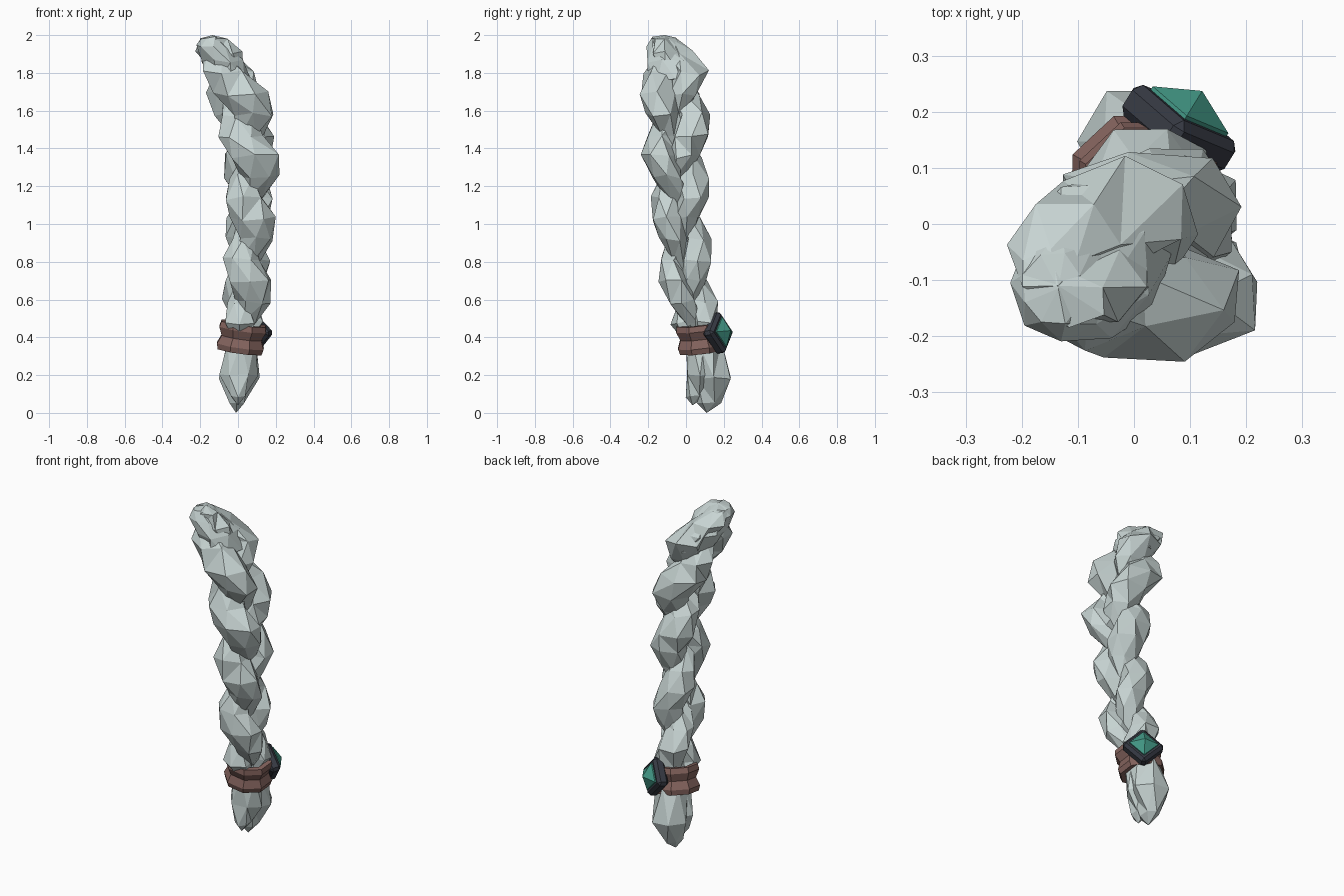
import bpy, bmesh, math, random
from mathutils import Vector, Matrix

random.seed(7)
cube = bpy.data.objects.get("Cube")
if cube:
    bpy.data.objects.remove(cube)


def material(name, rgb):
    m = bpy.data.materials.new(name)
    m.use_nodes = True
    m.diffuse_color = (*rgb, 1)
    m.node_tree.nodes["Principled BSDF"].inputs["Base Color"].default_value = (*rgb, 1)
    return m


HAIR = material("pale grey hair", (0.58, 0.665, 0.655))
LEATHER = material("brown leather", (0.23, 0.125, 0.11))
METAL = material("dark metal", (0.038, 0.043, 0.058))
GEM = material("green gem", (0.055, 0.31, 0.235))


def finish(bm, name, mat):
    bmesh.ops.recalc_face_normals(bm, faces=bm.faces)
    me = bpy.data.meshes.new(name)
    bm.to_mesh(me)
    bm.free()
    me.materials.append(mat)
    ob = bpy.data.objects.new(name, me)
    bpy.context.collection.objects.link(ob)
    return ob


def ring(bm, c, rx, ry, sides, turn=0.0, wobble=0.0):
    """One horizontal elliptical ring of vertices."""
    out = []
    for i in range(sides):
        a = math.tau * i / sides + turn
        k = 1 + random.uniform(-wobble, wobble)
        out.append(bm.verts.new((c[0] + rx * k * math.cos(a), c[1] + ry * k * math.sin(a),
                                 c[2] + random.uniform(-wobble, wobble) * 0.2)))
    return out


def loft(bm, rings, closed=False):
    n = len(rings[0])
    pairs = list(zip(rings, rings[1:]))
    if closed:
        pairs.append((rings[-1], rings[0]))
    for a, b in pairs:
        for i in range(n):
            j = (i + 1) % n
            bm.faces.new((a[i], a[j], b[j], b[i]))


def tip(bm, r, point):
    v = bm.verts.new(point)
    for i in range(len(r)):
        bm.faces.new((r[i], r[(i + 1) % len(r)], v))


# Braid centre line: height, x, y, thickness
SPINE = [(0.36, 0.02, 0.075, 0.45), (0.44, 0.025, 0.065, 0.53), (0.48, 0.03, 0.04, 0.78),
         (0.6, 0.033, 0.03, 0.9), (0.74, 0.04, 0.0, 0.9), (0.9, 0.045, -0.015, 0.87),
         (1.1, 0.055, -0.035, 0.95), (1.4, 0.06, -0.05, 1.08), (1.6, 0.01, -0.06, 1.15),
         (1.8, -0.055, -0.06, 1.1), (1.91, -0.11, -0.08, 0.9), (1.975, -0.135, -0.11, 0.55)]


def spine(z):
    for a, b in zip(SPINE, SPINE[1:]):
        if z <= b[0]:
            t = (z - a[0]) / (b[0] - a[0])
            return [a[i] + (b[i] - a[i]) * t for i in (1, 2, 3)]
    return SPINE[-1][1:]


# Three strands weaving around the centre line, swelling at each outer turn
LOBE = 0.33
heights = [0.37 + i * LOBE / 3 for i in range(15)] + [1.975]
for k in range(3):
    bm = bmesh.new()
    rings = []
    for n, z in enumerate(heights):
        x, y, s = spine(z)
        ph = math.tau * (z - 0.38 - k * LOBE) / (3 * LOBE)
        swell = math.cos(ph) ** 2
        front = math.cos(ph) > 0
        widen = 0.055 if front else 0.04
        shift = 0.025 * swell if front else 0.0
        calm = 0.6 if z > 1.9 else 1.0
        c = (x + s * (shift - 0.045 * calm * math.sin(2 * ph)),
             y - 0.083 * s * calm * math.cos(ph), z)
        rings.append(ring(bm, c, s * (0.075 + widen * swell), s * (0.07 + 0.022 * swell),
                          6, 0.5 * (n % 2), 0.07 * calm))
    loft(bm, rings)
    bm.faces.new(rings[0])
    x, y, s = spine(2.0)
    tip(bm, rings[-1], (x, y, 2.0))
    bmesh.ops.triangulate(bm, faces=bm.faces, quad_method='SHORT_EDGE')
    finish(bm, f"braid_strand_{k + 1}", HAIR)

# Rounded crown where the strands merge at the top
bm = bmesh.new()
levels = [(1.76, -0.035, -0.055, 0.1, 0.14), (1.86, -0.085, -0.07, 0.115, 0.145),
          (1.94, -0.13, -0.105, 0.09, 0.105), (1.985, -0.145, -0.115, 0.055, 0.065)]
crown = [ring(bm, (x, y, z), rx, ry, 8, 0.4 * (i % 2), 0.05)
         for i, (z, x, y, rx, ry) in enumerate(levels)]
loft(bm, crown)
bm.faces.new(crown[0])
tip(bm, crown[-1], (-0.135, -0.115, 2.0))
bmesh.ops.triangulate(bm, faces=bm.faces, quad_method='SHORT_EDGE')
finish(bm, "braid_crown", HAIR)


# Loose hair end: two pointed locks below the band
def lock(name, top, belly, rx, ry, end):
    bm = bmesh.new()
    a = ring(bm, top, rx * 0.8, ry * 0.8, 6, 0.5)
    b = ring(bm, belly, rx, ry, 6, 0.0, 0.03)
    low = Vector(belly).lerp(Vector(end), 0.7)
    c = ring(bm, low, rx * 0.42, ry * 0.62, 6, 0.5, 0.03)
    loft(bm, [a, b, c])
    bm.faces.new(a)
    tip(bm, c, end)
    bmesh.ops.triangulate(bm, faces=bm.faces)
    finish(bm, name, HAIR)


lock("end_lock_front", (0.02, 0.065, 0.38), (0.005, 0.075, 0.2), 0.103, 0.08, (0.0, 0.035, 0.04))
lock("end_lock_back", (0.02, 0.105, 0.38), (0.005, 0.147, 0.185), 0.107, 0.104, (-0.01, 0.11, 0.0))

# Leather band: flared rims with a pinched waist, slightly tilted
bm = bmesh.new()
profile = [(0.78, -0.075), (1.0, -0.075), (1.06, -0.045), (0.9, 0.0),
           (1.06, 0.045), (1.0, 0.075), (0.78, 0.075)]
loft(bm, [ring(bm, (0, 0, h), 0.127 * r, 0.12 * r, 8, math.pi / 8) for r, h in profile], True)
band = finish(bm, "hair_band", LEATHER)
band.matrix_world = (Matrix.Translation((0.019, 0.07, 0.4)) @ Matrix.Rotation(0.14, 4, 'Y')
                     @ Matrix.Rotation(0.12, 4, 'X'))

# Gem clasp on the back left of the band
out = Vector((0.52, 0.84, 0.16)).normalized()
side = Vector((0, 0, 1)).cross(out).normalized()
up = out.cross(side)
frame = Matrix((side, up, out)).transposed().to_4x4()
place = Matrix.Translation((0.08, 0.17, 0.423)) @ frame @ Matrix.Rotation(math.pi / 4, 4, 'Z')

bm = bmesh.new()
bmesh.ops.create_cube(bm, size=1)
bmesh.ops.scale(bm, vec=(0.167, 0.167, 0.066), verts=bm.verts)
bmesh.ops.bevel(bm, geom=bm.edges[:], offset=0.016, segments=1, affect='EDGES')
finish(bm, "gem_setting", METAL).matrix_world = place

bm = bmesh.new()
half = math.sqrt(2) * 0.056
base = ring(bm, (0, 0, 0.02), half, half, 4, math.pi / 4)
girdle = ring(bm, (0, 0, 0.04), half, half, 4, math.pi / 4)
loft(bm, [base, girdle])
bm.faces.new(base)
tip(bm, girdle, (0, 0, 0.08))
finish(bm, "gem", GEM).matrix_world = place
